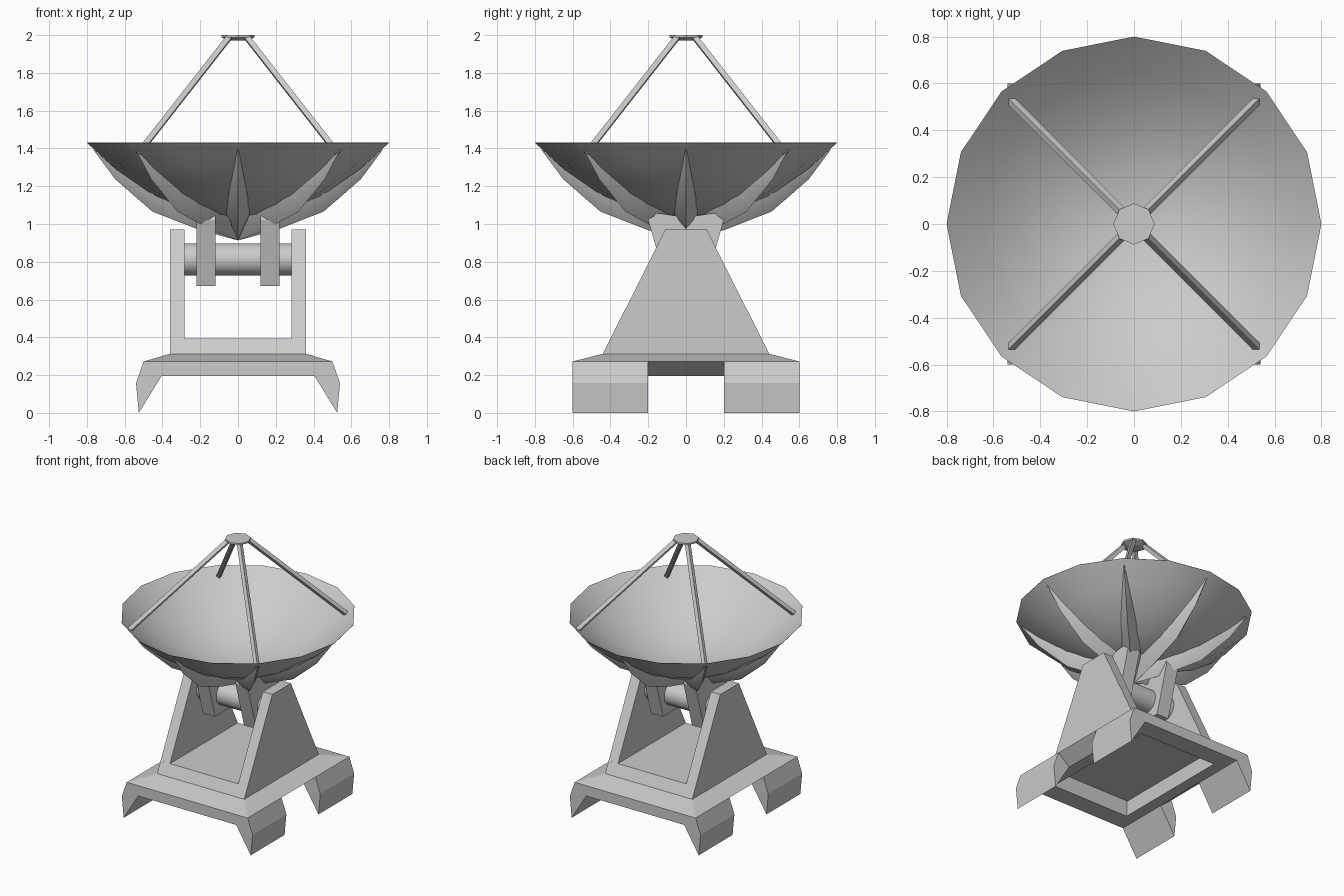
import bpy, bmesh, math
from mathutils import Vector, Matrix

if "Cube" in bpy.data.objects:
    bpy.data.objects.remove(bpy.data.objects["Cube"])


def make(name, rings, smooth=False, caps=True):
    """Skin a list of closed point rings into one mesh."""
    bm = bmesh.new()
    vr = [[bm.verts.new(p) for p in r] for r in rings]
    n = len(rings[0])
    for a, b in zip(vr, vr[1:]):
        for i in range(n):
            j = (i + 1) % n
            bm.faces.new((a[i], a[j], b[j], b[i]))
    if caps:
        bm.faces.new(vr[0])
        bm.faces.new(vr[-1])
    bmesh.ops.recalc_face_normals(bm, faces=bm.faces)
    me = bpy.data.meshes.new(name)
    bm.to_mesh(me)
    bm.free()
    ob = bpy.data.objects.new(name, me)
    bpy.context.collection.objects.link(ob)
    if smooth:
        bpy.ops.object.select_all(action='DESELECT')
        ob.select_set(True)
        bpy.context.view_layer.objects.active = ob
        bpy.ops.object.shade_smooth_by_angle(angle=math.radians(35))
    return ob


def rect(x, y, z):
    return [(-x, -y, z), (x, -y, z), (x, y, z), (-x, y, z)]


def circle(r, z, n):
    return [(r * math.cos(2 * math.pi * i / n), r * math.sin(2 * math.pi * i / n), z) for i in range(n)]


def rod(name, p, q, r, n, smooth=False):
    p, q = Vector(p), Vector(q)
    rot = (q - p).to_track_quat('Z', 'Y')
    ring = [rot @ Vector(c) for c in circle(r, 0, n)]
    return make(name, [[p + c for c in ring], [q + c for c in ring]], smooth)


# Base with sloped shoulders, raised floor and hollow underside
make("base", [rect(.31, .44, .30), rect(.32, .46, .195), rect(.405, .6, .195),
              rect(.5, .6, .272), rect(.36, .44, .313), rect(.34, .40, .393)])

for sx in (-1, 1):
    # Feet at the four corners
    foot = [(.405, .195), (.5, .272), (.54, .157), (.525, 0)]
    for sy in (-1, 1):
        make("foot", [[(sx * x, sy * y, z) for x, z in foot] for y in (.2, .6)])
    # Trapezoid side plate of the yoke
    plate = [(-.44, .313), (.44, .313), (.11, .97), (-.11, .97)]
    make("yoke_plate", [[(sx * x, y, z) for y, z in plate] for x in (.282, .36)])
    # Bracket hanging from the dish onto the axle
    bracket = [(-.10, .672), (.10, .672), (.20, 1.02), (.19, 1.06), (.13, 1.055),
               (0, 1.035), (-.13, 1.055), (-.19, 1.06), (-.20, 1.02)]
    make("dish_bracket", [[(sx * x, y, z) for y, z in bracket] for x in (.12, .22)])

# Tilt axle
rod("axle", (-.29, 0, .813), (.29, 0, .813), .085, 16, True)


# Reflector dish, a thin 16-sided paraboloid shell
def dish_z(r):
    return 1.028 + .402 * (r / .8) ** 2


radii = [.03, .2, .35, .5, .65, .8]
under = [circle(r, dish_z(r), 16) for r in radii]
inner = [circle(r, dish_z(r) + .012 * (1 - r / .8) + .001, 16) for r in reversed(radii)]
make("dish", under + inner, True)

# Eight tapered ribs under the dish: radius, ridge height, half width
rib = [(0, .913, .05), (.2, .967, .062), (.454, 1.066, .050), (.65, 1.237, .022), (.765, 1.392, .003)]
for k in range(8):
    rot = Matrix.Rotation(k * math.pi / 4, 3, 'Z')
    make("dish_rib", [[rot @ Vector(p) for p in ((r, -w, dish_z(r)), (r, -w * .6, (z + dish_z(r)) / 2), (r, 0, z),
                                                 (r, w * .6, (z + dish_z(r)) / 2), (r, w, dish_z(r)))]
                      for r, z, w in rib], True)

# Four struts carrying the small top reflector
for k in range(4):
    rot = Matrix.Rotation(math.pi / 4 + k * math.pi / 2, 3, 'Z')
    rod("strut", rot @ Vector((.745, 0, 1.375)), rot @ Vector((.07, 0, 1.985)), .02, 4)
make("top_reflector", [circle(.045, 1.972, 8), circle(.088, 1.988, 8), circle(.088, 2.0, 8)])
